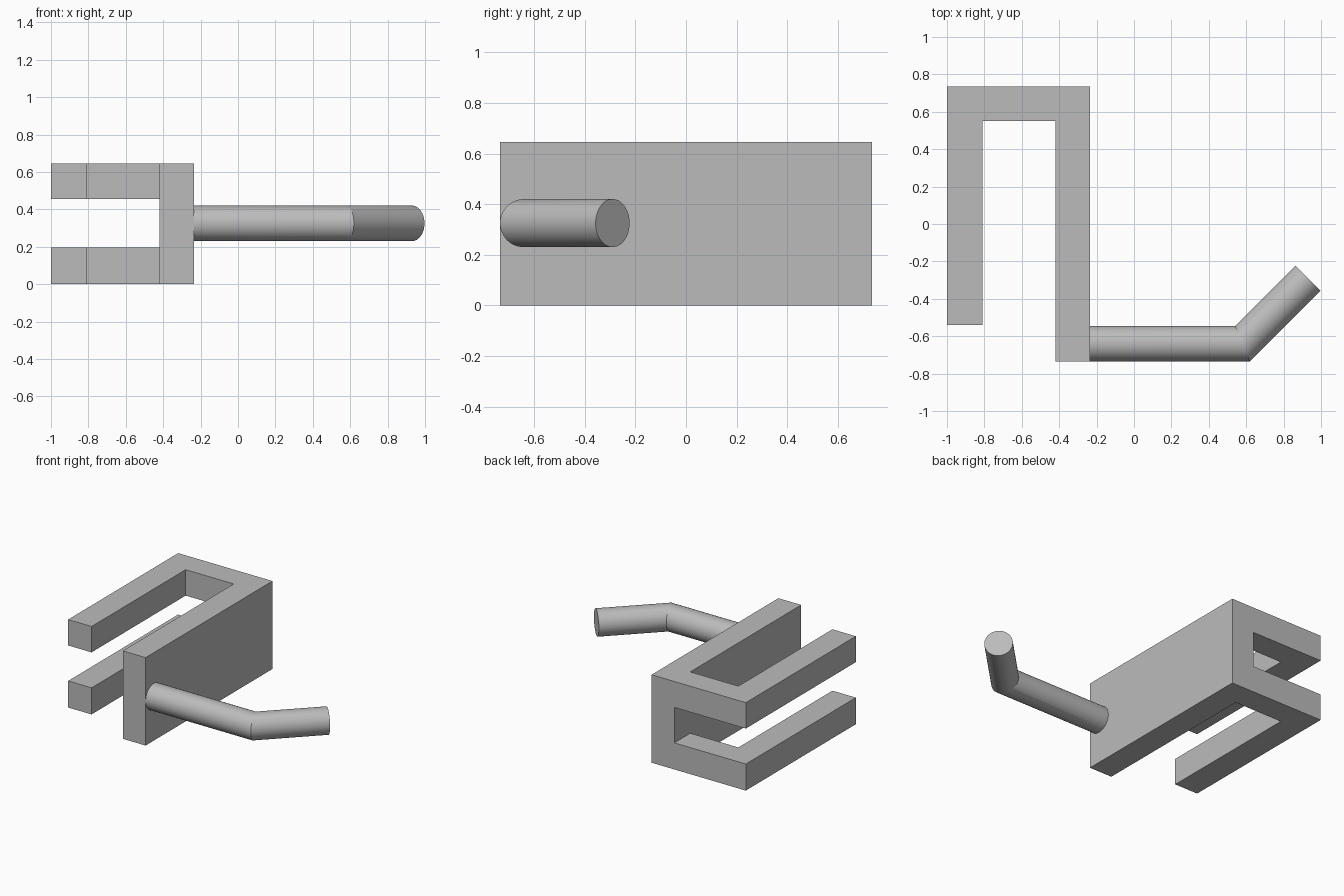
import bpy, bmesh, math
from mathutils import Vector

cube = bpy.data.objects.get("Cube")
if cube:
    bpy.data.objects.remove(cube, do_unlink=True)

grey = bpy.data.materials.new("plain grey")
grey.use_nodes = True
colour = (0.5, 0.5, 0.5, 1)
grey.diffuse_color = colour
grey.node_tree.nodes["Principled BSDF"].inputs["Base Color"].default_value = colour


def add_object(name, bm):
    bmesh.ops.recalc_face_normals(bm, faces=bm.faces[:])
    mesh = bpy.data.meshes.new(name)
    bm.to_mesh(mesh)
    bm.free()
    mesh.materials.append(grey)
    obj = bpy.data.objects.new(name, mesh)
    bpy.context.collection.objects.link(obj)
    return obj


def extruded(name, outline, z0, z1):
    bm = bmesh.new()
    face = bm.faces.new([bm.verts.new((x, y, z0)) for x, y in outline])
    top = bmesh.ops.extrude_face_region(bm, geom=[face])["geom"]
    verts = [v for v in top if isinstance(v, bmesh.types.BMVert)]
    bmesh.ops.translate(bm, verts=verts, vec=(0, 0, z1 - z0))
    return add_object(name, bm)


# Folded bracket, a hook-shaped outline raised to full height
height = 0.645
bracket = extruded("bracket", [
    (-0.235, -0.735), (-0.235, 0.735), (-1, 0.735), (-1, -0.54),
    (-0.81, -0.54), (-0.81, 0.55), (-0.42, 0.55), (-0.42, -0.735)], 0, height)

# Slot splitting the back and outer arm into two rails
cutter = extruded("slot_cutter", [
    (-0.42, -0.9), (-0.42, 0.9), (-1.2, 0.9), (-1.2, -0.9)], 0.195, 0.455)
cutter.hide_render = True
slot = bracket.modifiers.new("slot", "BOOLEAN")
slot.operation = "DIFFERENCE"
slot.solver = "EXACT"
slot.object = cutter
bpy.context.view_layer.objects.active = bracket
bracket.select_set(True)
bpy.ops.object.modifier_apply(modifier="slot")
bpy.data.objects.remove(cutter, do_unlink=True)

# Round peg with a mitred bend
radius, sides = 0.095, 48
bend = math.radians(45)
stations = [  # centre of ring, angle of ring, widening across the mitre
    (Vector((-0.235, -0.64, 0.325)), 0, 1),
    (Vector((0.58, -0.64, 0.325)), bend / 2, 1 / math.cos(bend / 2)),
    (Vector((0.93, -0.29, 0.325)), bend, 1)]
bm = bmesh.new()
rings = []
for centre, turn, widen in stations:
    across = Vector((-math.sin(turn), math.cos(turn), 0)) * radius * widen
    up = Vector((0, 0, radius))
    angles = [math.tau * i / sides for i in range(sides)]
    rings.append([bm.verts.new(centre + across * math.cos(a) + up * math.sin(a))
                  for a in angles])
for a, b in zip(rings, rings[1:]):
    for i in range(sides):
        j = (i + 1) % sides
        bm.faces.new((a[i], a[j], b[j], b[i]))
bm.faces.new(rings[0])
bm.faces.new(rings[-1])
peg = add_object("peg", bm)

# Smooth the round sides, keep the bend and end crisp
bpy.ops.object.select_all(action="DESELECT")
peg.select_set(True)
bpy.context.view_layer.objects.active = peg
bpy.ops.object.shade_smooth_by_angle(angle=math.radians(20))
